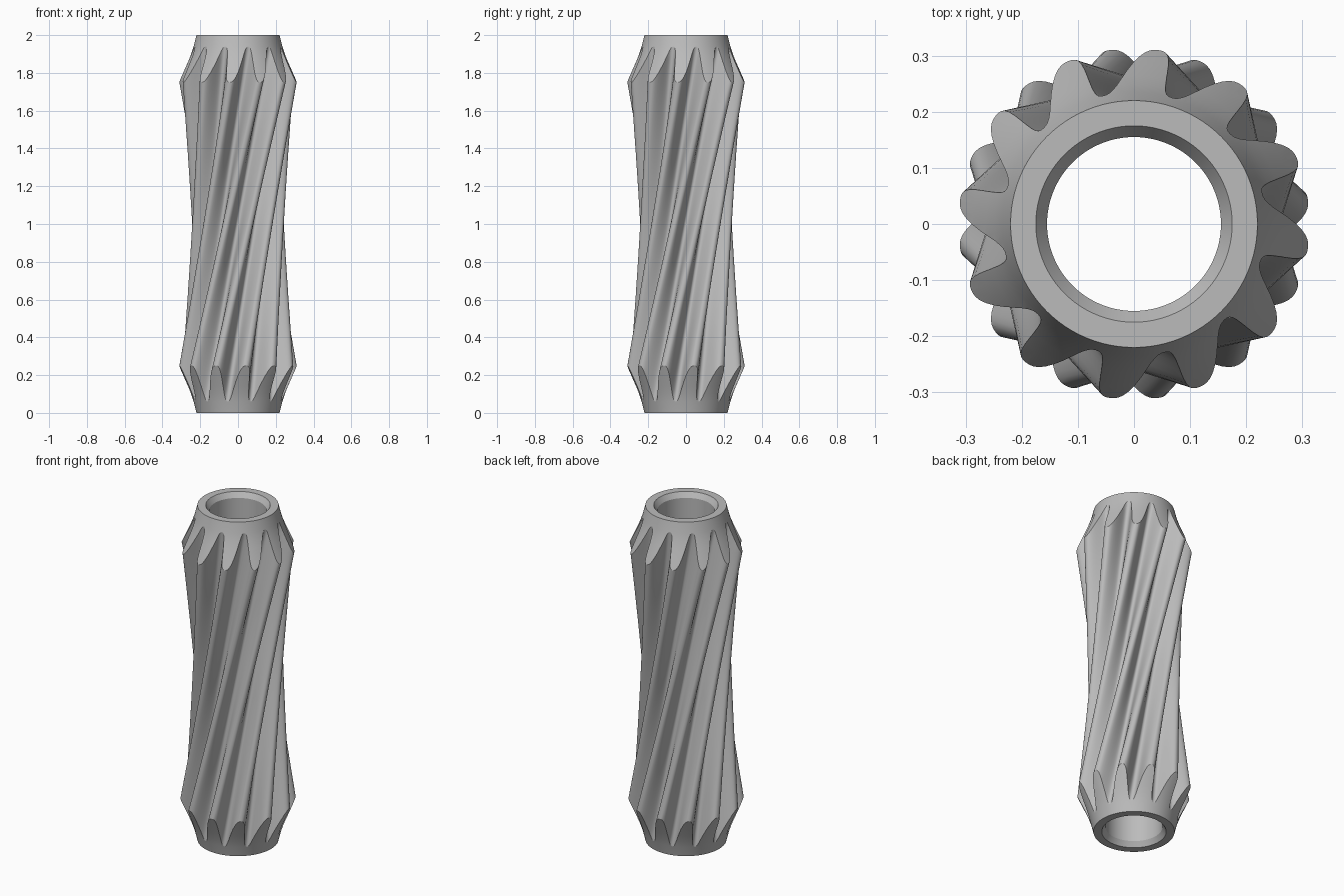
import bpy
import bmesh
from math import cos, sin, tau, radians
from mathutils import Vector

cube = bpy.data.objects.get("Cube")
if cube:
    bpy.data.objects.remove(cube, do_unlink=True)

LOBES = 12
STEPS = 24                 # points per lobe
TIP, VALLEY = 0.313, 0.214
LOW, HIGH = 0.25, 1.75     # heights where the lobe tips are widest
START, TWIST = radians(8), radians(74)

grey = bpy.data.materials.new("satin grey")
grey.use_nodes = True
colour = (0.5, 0.5, 0.5, 1)
grey.diffuse_color = colour
grey.node_tree.nodes["Principled BSDF"].inputs["Base Color"].default_value = colour


def polar(radius, angle, z):
    return Vector((radius * cos(angle), radius * sin(angle), z))


def skin(name, rings, closed):
    """Join rings of points into a solid, capped or wrapped round."""
    bm = bmesh.new()
    loops = [[bm.verts.new(p) for p in ring] for ring in rings]
    pairs = list(zip(loops, loops[1:]))
    if closed:
        pairs.append((loops[-1], loops[0]))
    else:
        bm.faces.new(loops[0])
        bm.faces.new(loops[-1])
    for a, b in pairs:
        n = len(a)
        for i in range(n):
            j = (i + 1) % n
            bm.faces.new((a[i], a[j], b[j], b[i]))
    bmesh.ops.recalc_face_normals(bm, faces=bm.faces)
    mesh = bpy.data.meshes.new(name)
    bm.to_mesh(mesh)
    bm.free()
    mesh.materials.append(grey)
    obj = bpy.data.objects.new(name, mesh)
    bpy.context.collection.objects.link(obj)
    return obj


# Twisted lobed column: every long edge is a straight slanted line
def lobe_radius(angle):
    c = cos(LOBES * angle)
    wave = c * (1.35 - 0.35 * c * c)
    return (TIP + VALLEY) / 2 + wave * (TIP - VALLEY) / 2


angles = [tau * i / (LOBES * STEPS) for i in range(LOBES * STEPS)]
lower = [polar(lobe_radius(a), a + START, LOW) for a in angles]
upper = [polar(lobe_radius(a), a + START + TWIST, HIGH) for a in angles]
levels = 36
rings = []
for k in range(levels + 1):
    t = -0.2 + 1.4 * k / levels
    rings.append([p.lerp(q, t) for p, q in zip(lower, upper)])
column = skin("fluted_column", rings, closed=False)

# Turned envelope: flared ends outside, chamfered bore inside
half = [(0.155, 0.03), (0.175, 0), (0.22, 0), (0.235, 0.06), (0.248, 0.1),
        (0.264, 0.14), (0.286, 0.19), (0.313, 0.25), (0.36, 0.35)]
profile = half + [(r, 2 - z) for r, z in reversed(half)]
around = [tau * i / 96 for i in range(96)]
envelope = skin("turned_envelope",
                [[polar(r, a, z) for a in around] for r, z in profile],
                closed=True)
envelope.hide_render = True

# Keep what lies inside both shapes
cut = column.modifiers.new("turned ends and bore", "BOOLEAN")
cut.operation = "INTERSECT"
cut.solver = "EXACT"
cut.object = envelope
bpy.ops.object.select_all(action="DESELECT")
bpy.context.view_layer.objects.active = column
column.select_set(True)
bpy.ops.object.modifier_apply(modifier=cut.name)
bpy.data.objects.remove(envelope, do_unlink=True)
bpy.ops.object.shade_smooth_by_angle(angle=radians(25))
